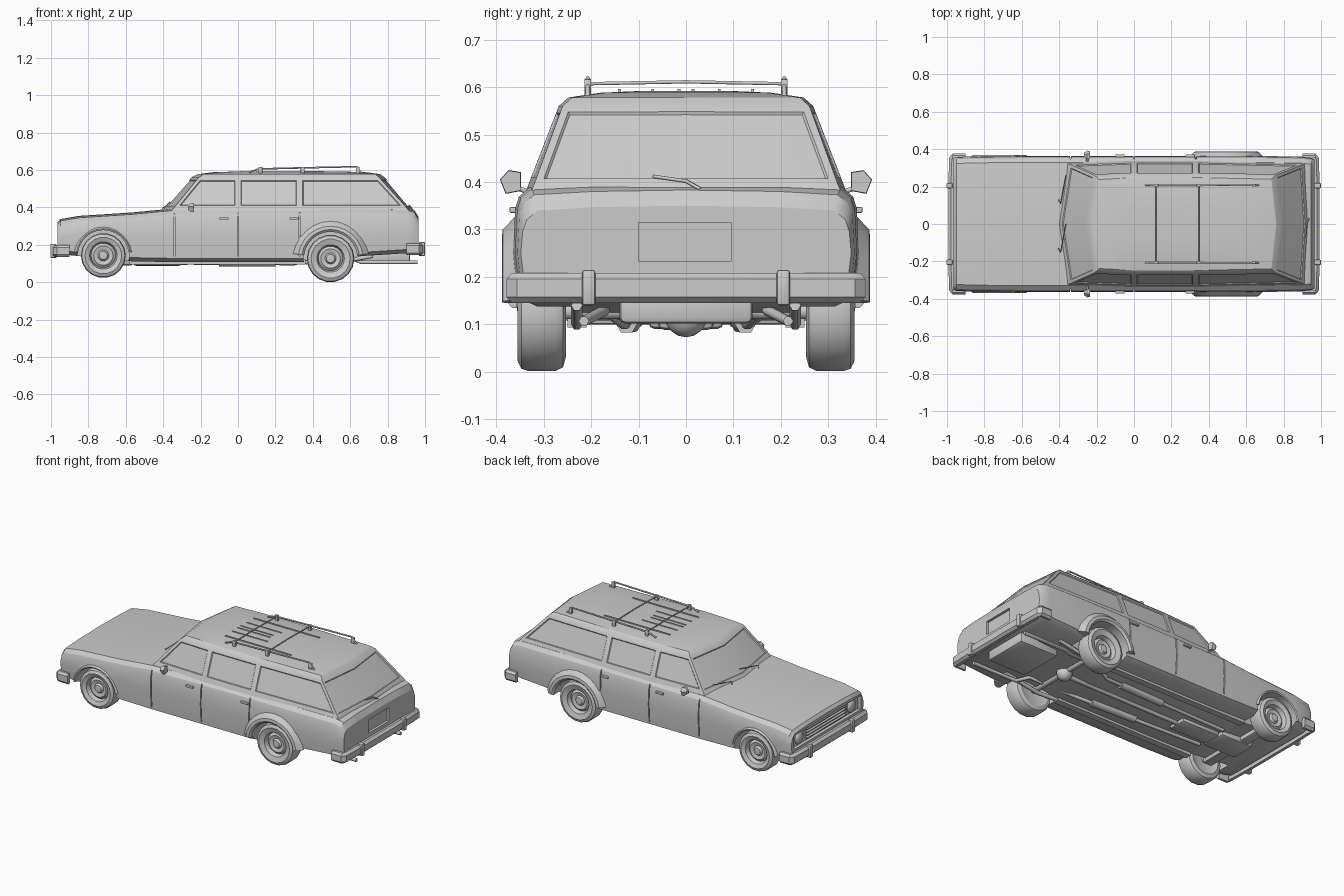
import bpy, bmesh
from math import cos, sin, pi
from mathutils import Vector

if "Cube" in bpy.data.objects:
    bpy.data.objects.remove(bpy.data.objects["Cube"])


def finish(name, bm):
    bmesh.ops.recalc_face_normals(bm, faces=bm.faces)
    me = bpy.data.meshes.new(name)
    bm.to_mesh(me)
    bm.free()
    ob = bpy.data.objects.new(name, me)
    bpy.context.collection.objects.link(ob)
    return ob


def loft(name, rings, edit=None, caps=True, closed=True):
    bm = bmesh.new()
    vs = [[bm.verts.new(p) for p in r] for r in rings]
    n = len(rings[0])
    grid = []
    for a, b in zip(vs, vs[1:]):
        grid.append([bm.faces.new((a[i], a[(i + 1) % n], b[(i + 1) % n], b[i]))
                     for i in range(n if closed else n - 1)])
    if caps:
        bm.faces.new(vs[0])
        bm.faces.new(vs[-1])
    bmesh.ops.recalc_face_normals(bm, faces=bm.faces)
    if edit:
        edit(bm, grid)
    return finish(name, bm)


def box(name, lo, hi, bevel=0):
    bm = bmesh.new()
    bmesh.ops.create_cube(bm, size=1)
    lo, hi = Vector(lo), Vector(hi)
    for v in bm.verts:
        v.co = (lo + hi) / 2 + v.co * (hi - lo)
    if bevel:
        bmesh.ops.bevel(bm, geom=bm.edges[:], offset=bevel, segments=2, profile=0.5, affect='EDGES')
    return finish(name, bm)


def lathe(name, profile, centre, side=1, n=20):
    # profile of (radius, y) spun about the y axis
    cx, cy, cz = centre
    rings = [[(cx + r * cos(2 * pi * i / n), cy + side * y, cz + r * sin(2 * pi * i / n))
              for i in range(n)] for r, y in profile]
    return loft(name, rings)


def tube(name, pts, r):
    cu = bpy.data.curves.new(name, 'CURVE')
    cu.dimensions = '3D'
    cu.bevel_depth, cu.bevel_resolution, cu.use_fill_caps = r, 1, True
    sp = cu.splines.new('POLY')
    sp.points.add(len(pts) - 1)
    for p, co in zip(sp.points, pts):
        p.co = (*co, 1)
    ob = bpy.data.objects.new(name, cu)
    bpy.context.collection.objects.link(ob)
    return ob


def cut(ob, cutter):
    m = ob.modifiers.new('cut', 'BOOLEAN')
    m.operation, m.object, m.solver = 'DIFFERENCE', cutter, 'EXACT'
    bpy.context.view_layer.objects.active = ob
    bpy.ops.object.modifier_apply(modifier=m.name)
    bpy.data.objects.remove(cutter)


# Lower body, lofted nose to tail: x, bottom z, top z, half width
def body_ring(x, zb, zt, w):
    half = [(0, zb), (w - .05, zb), (w - .008, zb + .02), (w, .25), (w - .004, zt - .05),
            (w - .012, zt - .025), (w - .035, zt - .005), (w * .55, zt + .002), (0, zt + .005)]
    return [(x, y, z) for y, z in half] + [(x, -y, z) for y, z in half[-2:0:-1]]


stations = [(-.965, .16, .315, .352), (-.95, .15, .333, .358), (-.85, .14, .35, .362), (-.57, .112, .368, .364),
            (-.36, .108, .388, .364), (0, .108, .392, .364), (.34, .108, .394, .364), (.66, .14, .394, .364),
            (.90, .155, .392, .36), (.945, .16, .378, .355), (.965, .165, .345, .348)]
body = loft('body', [body_ring(*s) for s in stations])

# Wheel arches, grille recess, plate recess and door gaps
WHEELS = {'front': (-.72, .143, .12), 'rear': (.495, .127, .127)}
for s in (1, -1):
    for x, z, r in WHEELS.values():
        cut(body, lathe('arch_cutter', [(r + .018, .22), (r + .018, .45)], (x, 0, z), s, 28))
    for x in (-.34, 0, .33):
        lo, hi = sorted((s * .348, s * .42))
        cut(body, box('door_gap_cutter', (x - .003, lo, .14), (x + .003, hi, .378)))
cut(body, box('grille_cutter', (-1.1, -.325, .215), (-.945, .325, .3)))
cut(body, box('plate_cutter', (.95, -.1, .232), (1.1, .095, .315)))


# Cabin: stacked outlines with inset windows
def cabin_ring(z, xf, xc, wf, wm, wr, xr, xe):
    half = [(xf, 0), (xc, wf), (0, wm), (.33, wm), (xr, wr), (xe, 0)]
    return [(x, y, z) for x, y in half] + [(x, -y, z) for x, y in half[-2:0:-1]]


def windows(bm, g):
    row = g[1]
    for group in ([row[0], row[9]], [row[1]], [row[2]], [row[3]],
                  [row[6]], [row[7]], [row[8]], [row[4], row[5]]):
        bmesh.ops.inset_region(bm, faces=group, thickness=.016, use_even_offset=True)
        bmesh.ops.inset_region(bm, faces=group, thickness=.004, depth=-.005, use_even_offset=True)


loft('cabin', [
    cabin_ring(.36, -.42, -.37, .335, .345, .335, .925, .94),
    cabin_ring(.395, -.395, -.345, .32, .332, .32, .905, .925),
    cabin_ring(.56, -.25, -.21, .26, .268, .26, .755, .785),
    cabin_ring(.578, -.215, -.185, .238, .248, .24, .735, .76),
    cabin_ring(.588, -.14, -.11, .17, .18, .17, .66, .69),
    cabin_ring(.592, -.02, 0.0, .08, .09, .08, .55, .57)][:], windows)

# Grille bars and headlights
for i in range(4):
    z = .23 + i * .018
    box('grille_bar', (-.962, -.19, z), (-.94, .19, z + .006))
for s in (1, -1):
    bm = bmesh.new()
    bmesh.ops.create_uvsphere(bm, u_segments=16, v_segments=8, radius=.038)
    for v in bm.verts:
        v.co = (-.948 + v.co.x * .45, s * .255 + v.co.y, .257 + v.co.z)
    finish('headlight', bm)


# Wrap-around bumpers: swept section with turned ends
def bumper(name, x, back, w, z0, z1):
    d = 1 if x > 0 else -1
    path = [(back, w, 0, 1), (x - d * .025, w, 0, 1), (x - d * .005, w - .022, 1, 1), (x, .2, 1, 0),
            (x, -.2, 1, 0), (x - d * .005, -w + .022, 1, -1), (x - d * .025, -w, 0, -1), (back, -w, 0, -1)]
    h = z1 - z0
    rings = []
    for px, py, nx, ny in path:
        rings.append([(px - d * nx * a, py - ny * a * .8, z0 + t * h)
                      for t, a in ((0, .014), (.2, 0), (.8, 0), (1, .014), (1, .032), (0, .032))])
    loft(name, rings)


bumper('rear_bumper', .993, .90, .378, .145, .208)
bumper('front_bumper', -.993, -.90, .378, .135, .2)
for x in (.985, -.985):
    for y in (.205, -.205):
        z = .14 if x > 0 else .13
        box('bumper_guard', (x - .018, y - .014, z), (x + .015, y + .014, z + .075), .006)
for y in (.27, -.27):
    box('bumper_bracket', (.90, y - .02, .165), (.98, y + .02, .195))
    box('bumper_bracket', (-.98, y - .02, .155), (-.90, y + .02, .185))

# Wheels with dished rims
for label, (x, z, r) in WHEELS.items():
    prof = [(.006, .034), (.022, .032), (.03, .02), (.052, .026), (.066, .014), (.074, .04), (r - .022, .05),
            (r - .005, .042), (r, .028), (r, -.03), (r - .008, -.046), (r - .03, -.052), (.06, -.04), (.01, -.04)]
    for s in (1, -1):
        lathe(label + '_wheel', prof, (x, s * .305, z), s, 18)

# Flared rear arches and slim front lips
for label, sec in (('rear', [(.0, .335), (.0, .378), (.012, .388), (.03, .386), (.062, .355)]),
                   ('front', [(.0, .335), (.0, .366), (.008, .37), (.02, .355)])):
    x, z, r = WHEELS[label]
    for s in (1, -1):
        rings = [[(x + (r + .016 + dr) * cos(a), s * y, z + (r + .016 + dr) * sin(a)) for dr, y in sec]
                 for a in [pi * (.04 + .92 * k / 12) for k in range(13)]]
        loft(label + '_arch_flare', rings)

# Mirrors and door handles
for s in (1, -1):
    c = s * .368
    rings = [[(x, c + s * dy * k, .401 + dz * k) for dy, dz in
              ((-.02, -.02), (.012, -.026), (.024, .004), (.006, .024), (-.02, .02))]
             for x, k in ((-.268, .5), (-.25, 1), (-.236, .95))]
    loft('mirror', rings)
    tube('mirror_arm', [(-.25, s * .335, .38), (-.25, c, .392)], .006)
    for x in (-.075, .30):
        lo, hi = sorted((s * .352, s * .372))
        box('door_handle', (x - .025, lo, .335), (x + .025, hi, .347), .003)

# Roof rack: side rails, posts, crossbars and roof ribs
for s in (1, -1):
    y = s * .207
    tube('rack_rail', [(.06, y, .588), (.11, y, .606), (.35, y, .612), (.635, y, .618), (.665, y, .58)], .005)
    for x in (.12, .345, .64):
        box('rack_post', (x - .01, y - .007, .575), (x + .01, y + .007, .617), .002)
    for k, length in ((.015, .22), (.07, .24), (.14, .45)):
        box('roof_rib', (.01, s * k - .003, .582), (.01 + length, s * k + .003, .596))
for x in (.12, .345):
    tube('rack_crossbar', [(x, -.207, .607), (x, 0, .611), (x, .207, .607)], .004)

# Wipers
for y in (-.13, .13):
    tube('front_wiper', [(-.405, y, .395), (-.392, y - .02, .402), (-.365, y + .13, .428)], .003)
tube('rear_wiper', [(.935, .03, .385), (.922, .0, .402), (.915, -.07, .412)], .004)

# Underside: tank, axles, driveshaft, engine sump, rails and exhausts
box('fuel_tank', (.66, -.14, .102), (.92, .14, .17), .012)
for label, (x, z, r) in WHEELS.items():
    tube(label + '_axle', [(x, -.27, z), (x, .27, z)], .018)
bm = bmesh.new()
bmesh.ops.create_uvsphere(bm, u_segments=12, v_segments=8, radius=.045)
for v in bm.verts:
    v.co += Vector((.495, 0, .118))
finish('differential', bm)
tube('driveshaft', [(-.4, 0, .105), (.47, 0, .11)], .014)
box('engine_sump', (-.78, -.08, .09), (-.56, .08, .16), .015)
box('gearbox', (-.56, -.06, .088), (-.3, .06, .14), .015)
box('front_crossmember', (-.75, -.24, .1), (-.69, .24, .145), .008)
for s in (1, -1):
    y = s * .23
    box('chassis_rail', (-.58, y - .02, .094), (.36, y + .02, .125))
    tube('leaf_spring', [(.3, y, .11), (.495, y, .1), (.72, y, .14)], .012)
    tube('exhaust_pipe', [(-.55, s * .1, .105), (.3, s * .13, .1), (.42, s * .17, .13),
                          (.6, s * .17, .13), (.66, s * .215, .107), (.96, s * .215, .107)], .011)
    tube('muffler', [(-.1, s * .115, .106), (.2, s * .125, .104)], .024)

# Smooth shading with crisp edges
bpy.ops.object.select_all(action='DESELECT')
for ob in bpy.data.objects:
    if ob.type == 'MESH':
        ob.select_set(True)
        bpy.context.view_layer.objects.active = ob
bpy.ops.object.shade_smooth_by_angle(angle=pi / 6)
